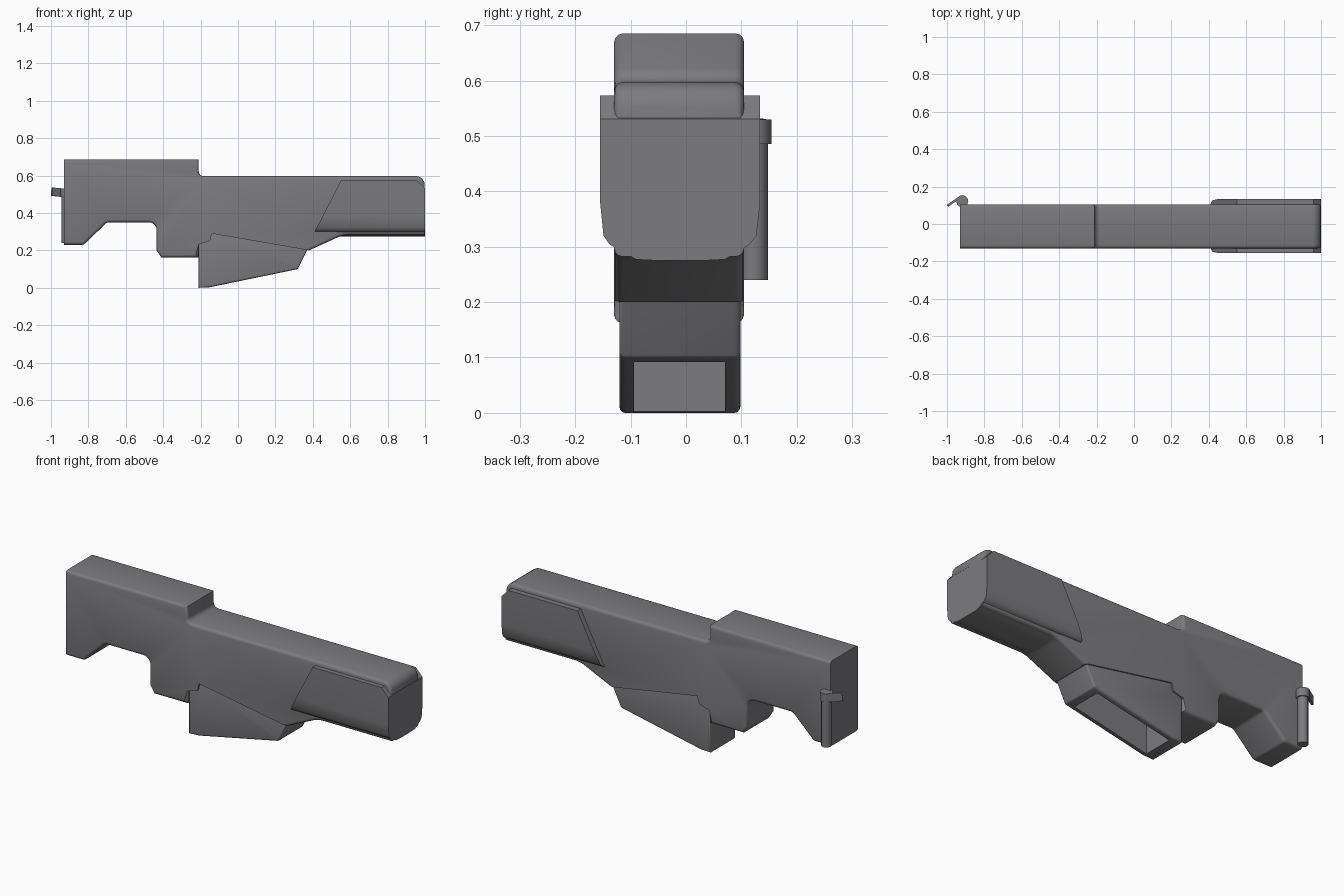
import bpy
import bmesh
import math
from mathutils import Vector, Matrix

cube = bpy.data.objects.get("Cube")
if cube:
    bpy.data.objects.remove(cube, do_unlink=True)

# Single flat colour
grey = bpy.data.materials.new("gunmetal_grey")
grey.use_nodes = True
colour = (0.2, 0.2, 0.21, 1)
grey.diffuse_color = colour
grey.node_tree.nodes["Principled BSDF"].inputs["Base Color"].default_value = colour


def rounded(points, segments=4):
    """Outline whose corners with a third value are replaced by arcs of that radius."""
    out = []
    for i, p in enumerate(points):
        c = Vector(p[:2])
        if len(p) < 3:
            out.append(c)
            continue
        a = (Vector(points[i - 1][:2]) - c).normalized()
        b = (Vector(points[(i + 1) % len(points)][:2]) - c).normalized()
        half = a.angle(b) / 2
        start, end = c + a * p[2] / math.tan(half), c + b * p[2] / math.tan(half)
        centre = c + (a + b).normalized() * p[2] / math.sin(half)
        for k in range(segments + 1):
            d = start.lerp(end, k / segments) - centre
            out.append(centre + d.normalized() * p[2])
    return out


def extrude(name, outline, axis, low, high, bevel=0, keep_sharp=None):
    """Extrude an outline along x or y, optionally rounding the rims of its caps."""
    bm = bmesh.new()
    place = (lambda p: (p.x, low, p.y)) if axis == "y" else (lambda p: (low, p.x, p.y))
    base = bm.faces.new([bm.verts.new(place(p)) for p in outline])
    caps = [base]
    res = bmesh.ops.extrude_face_region(bm, geom=[base], use_keep_orig=True)
    moved = [g for g in res["geom"] if isinstance(g, bmesh.types.BMVert)]
    caps += [g for g in res["geom"] if isinstance(g, bmesh.types.BMFace)]
    step = Vector((0, high - low, 0)) if axis == "y" else Vector((high - low, 0, 0))
    bmesh.ops.translate(bm, verts=moved, vec=step)
    bmesh.ops.recalc_face_normals(bm, faces=bm.faces[:])
    if bevel:
        rims = {e for f in caps for e in f.edges}
        rims = [e for e in rims if not (keep_sharp and keep_sharp(*[v.co for v in e.verts]))]
        bmesh.ops.bevel(bm, geom=rims, offset=bevel, segments=3, profile=0.5,
                        affect="EDGES", clamp_overlap=True)
    return finish(name, bm)


def finish(name, bm):
    mesh = bpy.data.meshes.new(name)
    bm.to_mesh(mesh)
    bm.free()
    mesh.materials.append(grey)
    obj = bpy.data.objects.new(name, mesh)
    bpy.context.collection.objects.link(obj)
    return obj


def boolean(target, tool, operation):
    mod = target.modifiers.new("cut", "BOOLEAN")
    mod.object, mod.operation, mod.solver = tool, operation, "EXACT"
    bpy.context.view_layer.objects.active = target
    bpy.ops.object.modifier_apply(modifier=mod.name)
    bpy.data.objects.remove(tool, do_unlink=True)


def smooth(obj):
    bpy.ops.object.select_all(action="DESELECT")
    obj.select_set(True)
    bpy.context.view_layer.objects.active = obj
    bpy.ops.object.shade_smooth_by_angle(angle=math.radians(32))


# Receiver and stock, one long side profile
body_outline = rounded([
    (-0.93, 0.23), (-0.93, 0.685), (-0.21, 0.685), (-0.21, 0.597, 0.025),
    (0.998, 0.597, 0.045), (0.998, 0.282), (0.56, 0.282, 0.15), (0.38, 0.2),
    (-0.14, 0.29), (-0.15, 0.25), (-0.21, 0.232), (-0.21, 0.162),
    (-0.41, 0.162), (-0.435, 0.2), (-0.435, 0.35, 0.04), (-0.7, 0.35, 0.03),
    (-0.825, 0.23, 0.02)])


def unrounded(a, b):
    at_end = abs(a.x - b.x) < 0.001 and (a.x < -0.92 or a.x > 0.99)
    in_notch = all(-0.22 < p.x < 0.39 and 0.19 < p.z < 0.3 for p in (a, b))
    return at_end or in_notch


body = extrude("receiver_body", body_outline, "y", -0.13, 0.105, 0.016, unrounded)

# Wider forend shroud: cross-section trimmed by its slanted side profile
section = [Vector(p) for p in (
    (-0.155, 0.574), (-0.155, 0.38), (-0.149, 0.32), (-0.138, 0.304), (-0.09, 0.277),
    (-0.05, 0.275), (0.03, 0.275), (0.07, 0.277), (0.115, 0.304), (0.127, 0.32),
    (0.134, 0.38), (0.134, 0.574))]
shroud = extrude("forend_shroud", section, "x", 0.3, 1.0)
side = [Vector(p) for p in (
    (0.41, 0.3), (0.55, 0.573), (0.96, 0.573), (1.01, 0.52), (1.01, 0.26), (0.55, 0.26), (0.53, 0.3))]
boolean(shroud, extrude("shroud_trim", side, "y", -0.3, 0.3), "INTERSECT")

# Hollow guard below the receiver, open along its sloping underside
guard_outline = rounded([
    (-0.21, 0.0), (-0.15, 0.003), (0.32, 0.1, 0.01), (0.375, 0.212),
    (-0.13, 0.3), (-0.21, 0.25)])
guard = extrude("lower_guard", guard_outline, "y", -0.12, 0.098, 0.014)
pocket = [Vector(p) for p in (
    (-0.155, -0.1), (-0.155, 0.33), (0.33, 0.33), (0.33, 0.19), (0.28, 0.09), (0.28, -0.1))]
boolean(guard, extrude("guard_pocket", pocket, "y", -0.094, 0.07), "DIFFERENCE")


# Pivot post and small lever on the rear left corner
def cylinder(name, radius, low, high):
    bm = bmesh.new()
    bmesh.ops.create_cone(bm, cap_ends=True, segments=12, radius1=radius, radius2=radius,
                          depth=high - low,
                          matrix=Matrix.Translation((-0.918, 0.122, (low + high) / 2)))
    return finish(name, bm)


post = cylinder("pivot_post", 0.026, 0.24, 0.5)
collar = cylinder("pivot_collar", 0.032, 0.485, 0.53)
bm = bmesh.new()
bmesh.ops.create_cube(bm, size=1, matrix=Matrix.Translation((-0.967, 0.118, 0.511))
                      @ Matrix.Rotation(math.radians(35), 4, "Z")
                      @ Matrix.Rotation(math.radians(5), 4, "Y")
                      @ Matrix.Diagonal((0.07, 0.012, 0.045, 1)))
finish("pivot_lever", bm)

for part in (body, shroud, guard, post, collar):
    smooth(part)
